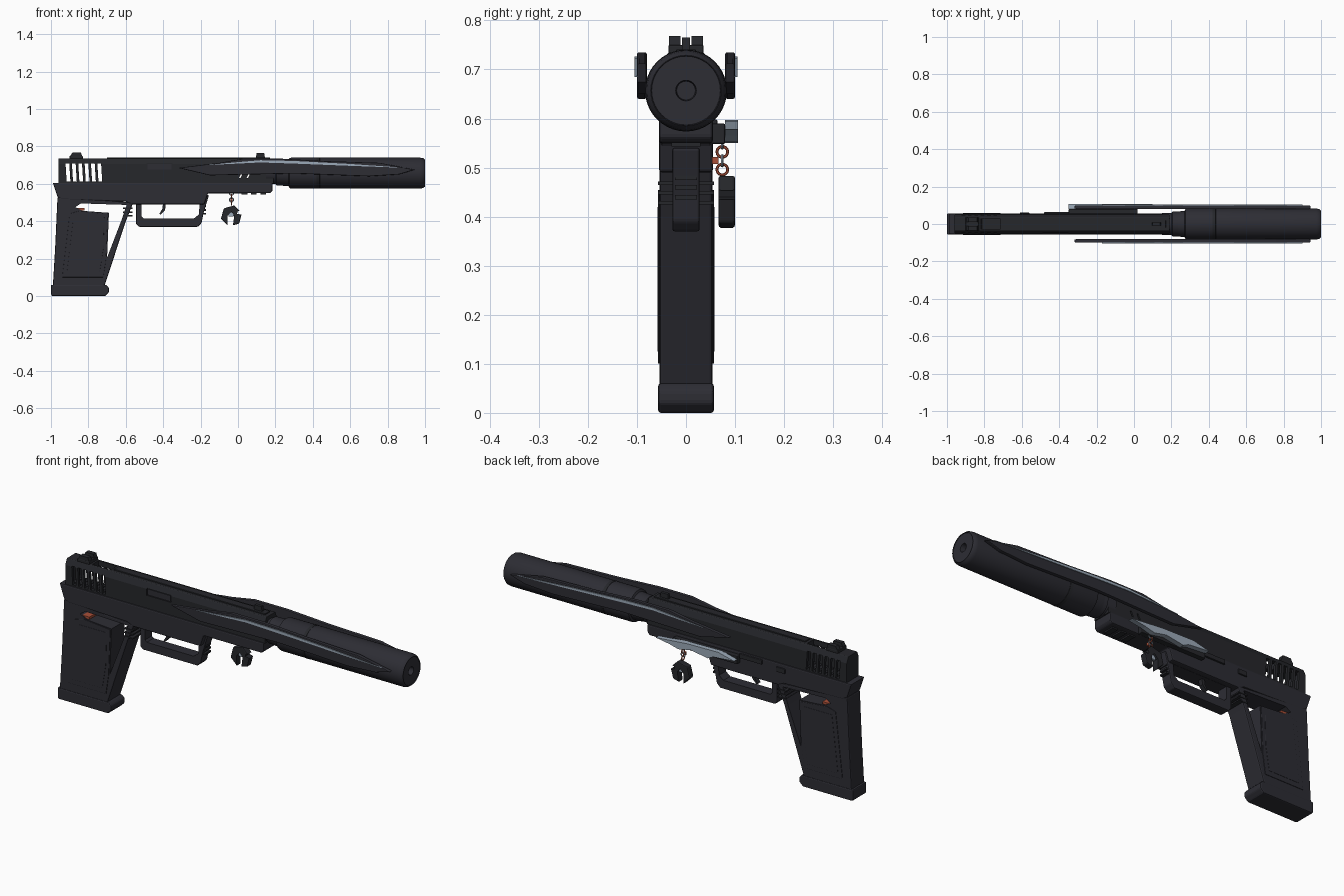
import bpy, bmesh, math
from mathutils import Vector, Matrix

if "Cube" in bpy.data.objects:
    bpy.data.objects.remove(bpy.data.objects["Cube"])


def material(name, rgb):
    m = bpy.data.materials.new(name)
    m.use_nodes = True
    m.diffuse_color = (*rgb, 1)
    m.node_tree.nodes["Principled BSDF"].inputs["Base Color"].default_value = (*rgb, 1)
    return m


DARK = material("dark slate", (0.026, 0.026, 0.034))
BLACK = material("soft black", (0.019, 0.020, 0.024))
SILVER = material("silver blue", (0.33, 0.40, 0.48))
RED = material("rust red", (0.40, 0.08, 0.04))


def finish(name, bm, mat):
    bmesh.ops.recalc_face_normals(bm, faces=bm.faces[:])
    mesh = bpy.data.meshes.new(name)
    bm.to_mesh(mesh)
    bm.free()
    mesh.materials.append(mat)
    ob = bpy.data.objects.new(name, mesh)
    bpy.context.collection.objects.link(ob)
    return ob


def prism(name, pts, a, b, mat=DARK, axis="y", bevel=0):
    """Extrude an (x, z) outline along y, or a (y, z) outline along x."""
    bm = bmesh.new()
    put = (lambda p: (p[0], a, p[1])) if axis == "y" else (lambda p: (a, *p))
    face = bm.faces.new([bm.verts.new(put(p)) for p in pts])
    new = bmesh.ops.extrude_face_region(bm, geom=[face])["geom"]
    move = Vector((0, b - a, 0) if axis == "y" else (b - a, 0, 0))
    bmesh.ops.translate(bm, vec=move, verts=[v for v in new if isinstance(v, bmesh.types.BMVert)])
    ob = finish(name, bm, mat)
    if bevel:
        mod = ob.modifiers.new("bevel", "BEVEL")
        mod.width, mod.segments, mod.limit_method = bevel, 2, "ANGLE"
    return ob


def box(name, x, y, z, mat=DARK, bevel=0):
    return prism(name, [(x[0], z[0]), (x[1], z[0]), (x[1], z[1]), (x[0], z[1])], *y, mat, bevel=bevel)


def cut(ob, cutters):
    """Subtract the cutters, bake the result and remove the cutters."""
    for c in cutters:
        mod = ob.modifiers.new("cut", "BOOLEAN")
        mod.object, mod.operation, mod.solver = c, "DIFFERENCE", "EXACT"
    bpy.context.view_layer.update()
    deps = bpy.context.evaluated_depsgraph_get()
    baked = bpy.data.meshes.new_from_object(ob.evaluated_get(deps))
    ob.modifiers.clear()
    ob.data = baked
    for c in cutters:
        bpy.data.objects.remove(c)


def lathe(name, profile, z, mat=DARK, steps=40):
    """Turn an (x, radius) profile around the barrel axis."""
    bm = bmesh.new()
    vs = [bm.verts.new((x, 0, z + r)) for x, r in profile]
    es = [bm.edges.new(pair) for pair in zip(vs, vs[1:])]
    bmesh.ops.spin(bm, geom=vs + es, cent=(0, 0, z), axis=(1, 0, 0), angle=math.tau, steps=steps)
    bmesh.ops.remove_doubles(bm, verts=bm.verts[:], dist=0.0002)
    ob = finish(name, bm, mat)
    bpy.ops.object.select_all(action="DESELECT")
    ob.select_set(True)
    bpy.context.view_layer.objects.active = ob
    bpy.ops.object.shade_smooth_by_angle(angle=math.radians(35))
    return ob


def ring(name, centre, major, minor, mat, upright):
    bpy.ops.mesh.primitive_torus_add(location=centre, major_radius=major, minor_radius=minor,
                                     major_segments=14, minor_segments=6,
                                     rotation=(math.pi / 2, 0, upright))
    ob = bpy.context.object
    ob.name = name
    ob.data.materials.append(mat)
    return ob


# Slide with chamfered top, slanted rear vents, vent ports and an open bay
slide = prism("slide", [(-.05, .6), (.05, .6), (.05, .705), (.036, .735), (-.036, .735), (-.05, .705)],
              -.96, .19, BLACK, "x", .003)
cutters = [box("bay", (-.935, -.715), (-.036, .036), (.615, .708)),
           box("bay_opening", (-.82, -.715), (-.026, .026), (.69, .76)),
           box("port_recess", (-.49, -.35), (-.08, -.044), (.672, .71))]
for i in range(6):
    x = -.922 + i * .034
    cutters.append(prism("vent", [(x + .006, .612), (x + .026, .612), (x + .02, .708), (x, .708)], -.1, .1))
for x in (.005, .045):
    cutters.append(prism("port", [(x, .63), (x + .008, .63), (x + .02, .655), (x + .012, .655)], -.1, .1))
cut(slide, cutters)
box("ejection_cover", (-.485, -.355), (-.048, -.043), (.677, .705))
box("top_rib", (-.7, .17), (-.02, .02), (.733, .741), BLACK, .002)

# Sights
box("rear_sight_base", (-.9, -.83), (-.036, .036), (.733, .75), BLACK, .003)
for name, y in (("front", -.023), ("back", .023)):
    prism("rear_sight_post_" + name, [(-.9, .74), (-.83, .74), (-.84, .768), (-.885, .768)],
          y - .012, y + .012, BLACK)
prism("front_sight", [(.095, .735), (.145, .735), (.14, .765), (.1, .765)], -.008, .008, BLACK)

# Frame under the slide
prism("frame", [(-.99, .605), (.185, .605), (.185, .562), (.172, .55), (-.16, .55), (-.18, .49),
                (-.57, .49), (-.6, .505), (-.94, .515), (-.965, .53)], -.055, .055, bevel=.006)
for i in range(3):
    box(f"rail_step_{i}", (.02 + i * .05, .05 + i * .05), (-.03, .03), (.543, .552), BLACK)

# Grip with its open gap, side panels, finger grooves and base plate
grip = prism("grip", [(-.965, .53), (-.56, .5), (-.6, .4), (-.715, .05), (-.99, .05), (-.978, .25)],
             -.054, .054, bevel=.006)
cut(grip, [prism("gap", [(-.87, .475), (-.84, .495), (-.595, .487), (-.625, .4), (-.7, .205),
                         (-.69, .445), (-.83, .455)], -.1, .1)])
for name, s in (("front", -1), ("back", 1)):
    prism("grip_panel_" + name, [(-.94, .1), (-.72, .1), (-.705, .2), (-.695, .44), (-.85, .455), (-.9, .44)],
          s * .053, s * .057, bevel=.002)
    prism("grip_inset_" + name, [(-.915, .125), (-.74, .125), (-.72, .25), (-.715, .42), (-.88, .42)],
          s * .0565, s * .0585, bevel=.001)
box("magazine_catch", (-.865, -.82), (-.05, .05), (.458, .47), RED)
prism("base_plate", [(-.995, .0), (-.71, .0), (-.69, .02), (-.69, .045), (-.705, .06), (-1, .06), (-1, .01)],
      -.057, .057, bevel=.006)
for z in (.425, .445, .465):
    box("grip_groove", (-.615, -.565), (-.057, .057), (z, z + .007), BLACK)

# Trigger guard and trigger
guard = prism("trigger_guard", [(-.545, .5), (-.545, .385), (-.53, .37), (-.215, .37), (-.195, .39),
                                (-.185, .44), (-.155, .54), (-.2, .54), (-.2, .5)], -.028, .028, bevel=.005)
cut(guard, [prism("guard_hole", [(-.515, .489), (-.515, .425), (-.505, .415), (-.235, .415),
                                 (-.21, .435), (-.205, .489)], -.1, .1)])
for z in (.435, .455, .475):
    box("guard_ridge", (-.2, -.17), (-.022, .022), (z, z + .009), BLACK)
prism("trigger", [(-.4, .5), (-.385, .5), (-.39, .46), (-.415, .435), (-.42, .44), (-.405, .465)],
      -.012, .012, BLACK)

# Barrel neck and suppressor
lathe("barrel_neck", [(.15, 0), (.15, .058), (.2, .058), (.205, .066), (.235, .066), (.24, .06), (.3, .06)], .658)
lathe("suppressor", [(.225, 0), (.225, .066), (.27, .07), (.275, .08), (.283, .0825), (.975, .0825), (.99, .08),
                     (1, .072), (1, .071), (.996, .07), (.996, .021), (.97, .019), (.97, 0)], .657)
lathe("suppressor_band", [(.42, .0815), (.421, .0835), (.437, .0835), (.438, .0815)], .657, BLACK)

# Floating side blades, each with a silver streak
blade = [(-.32, .685), (-.1, .712), (.03, .735), (.22, .735), (.45, .722), (.76, .712),
         (.945, .675), (.86, .65), (.7, .64), (.3, .655), (-.15, .645)]
streak = [(-.17, .7), (0, .716), (.12, .726), (.3, .722), (.6, .706), (.9, .685),
          (.6, .696), (.3, .708), (.12, .714), (0, .708)]
for name, s in (("front", -1), ("back", 1)):
    prism("side_blade_" + name, blade, s * .08, s * .1, bevel=.004)
    prism("blade_streak_" + name, streak, s * .0985, s * .1045, SILVER)

# Levers and hanging bracket on the back side
box("slide_lever", (-.48, -.35), (.05, .064), (.575, .598), BLACK, .003)
box("takedown_stud", (-.61, -.56), (.05, .062), (.56, .585), BLACK, .003)
box("bracket", (-.35, .02), (.052, .08), (.548, .59), BLACK, .004)
prism("bracket_blade", [(-.35, .575), (-.26, .597), (-.08, .594), (.1, .578), (.02, .565), (-.03, .552),
                        (-.1, .566), (-.2, .55), (-.23, .565)], .08, .106, SILVER)

# Charm on a short chain
for i in range(4):
    ring(f"chain_link_{i}", (-.035, .074, .55 - i * .018), .011, .003,
         (SILVER, RED)[i % 2], i % 2 * math.pi / 2)
box("chain_pin", (-.041, -.029), (.053, .066), (.507, .522), RED)
hexagon = [Vector((-.035 + .058 * math.cos(a), .428 + .058 * math.sin(a)))
           for a in (math.radians(15 + 60 * i) for i in range(6))]
charm = prism("charm", hexagon, .066, .1, BLACK, bevel=.005)
cut(charm, [prism("charm_notch", [(-.055, .36), (-.03, .355), (-.02, .43), (-.035, .45), (-.055, .43)], 0, .2),
            prism("charm_slot", [(-.005, .44), (.04, .43), (.04, .45), (0, .455)], 0, .2)])
box("charm_gem", (-.052, -.022), (.074, .09), (.425, .448), SILVER, .004)
